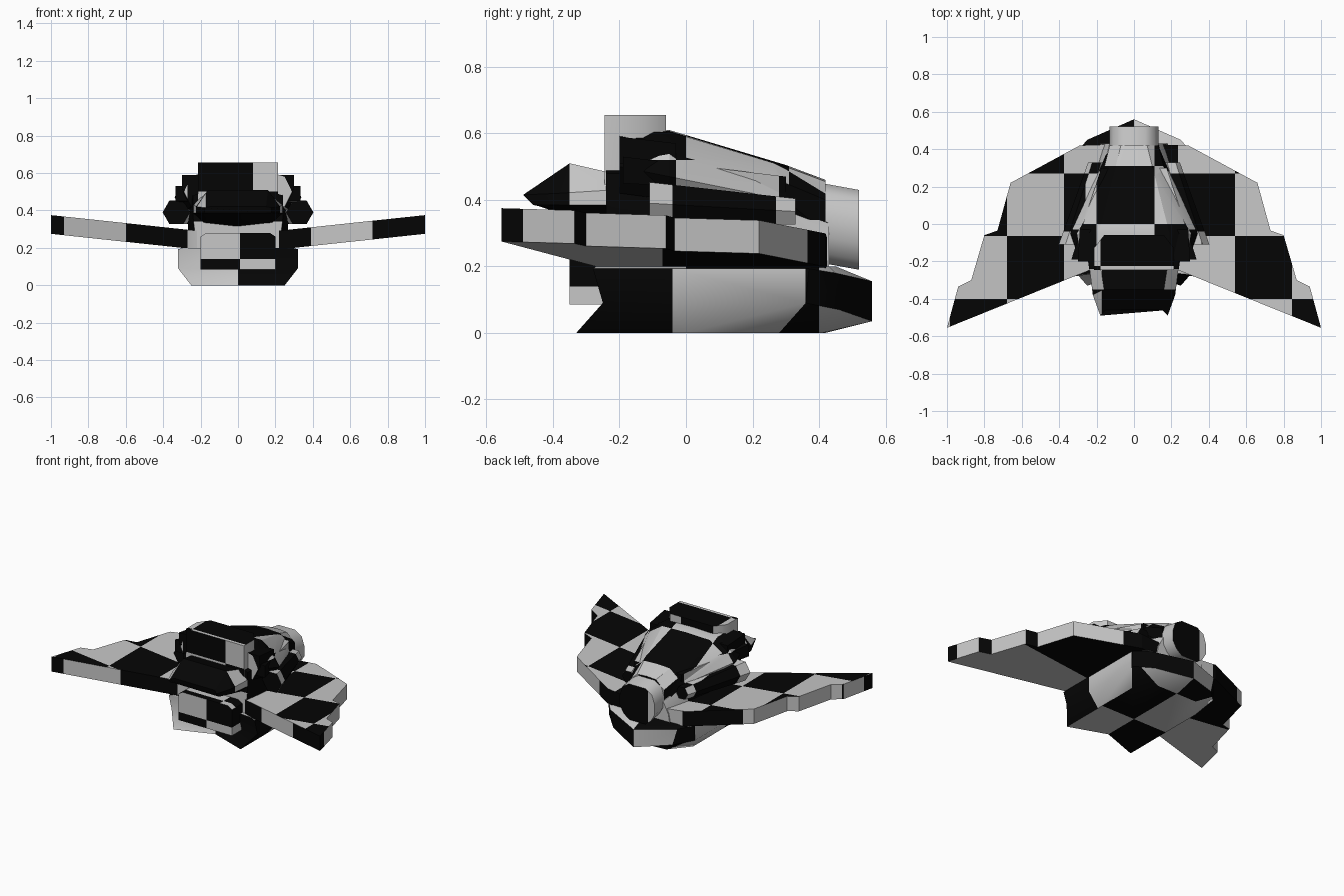
import bpy, bmesh, math
from mathutils import Vector

if "Cube" in bpy.data.objects:
    bpy.data.objects.remove(bpy.data.objects["Cube"])


def mat(name, v):
    m = bpy.data.materials.new(name)
    m.diffuse_color = (v, v, v, 1)
    m.use_nodes = True
    m.node_tree.nodes["Principled BSDF"].inputs["Base Color"].default_value = m.diffuse_color
    return m


MATS = [mat("black", 0.0015), mat("light grey", 0.57)]
# checker per facing (x, y, up, down): (u start, u size, v start, v size, flip)
DEFAULT = {0: (-0.04, .31, .1, .31, 0), 1: (.06, .33, .1, .31, 0), 2: (-.2, .31, 0, .31, 0), 3: (0, .4, 0, .4, 0)}
UV = {0: (1, 2), 1: (0, 2), 2: (0, 1), 3: (0, 1)}


def facing(f):
    ax = max(range(3), key=lambda i: abs(f.normal[i]))
    return 3 if ax == 2 and f.normal.z < 0 else ax


def checker(bm, maps):
    """Cut the faces along checker lines and colour the squares in turn."""
    maps = {**DEFAULT, **maps}
    bm.normal_update()
    for ax, (u, v) in UV.items():
        u0, pu, v0, pv, _ = maps[ax]
        for k, start, size in ((u, u0, pu), (v, v0, pv)):
            for n in range(math.ceil((-1.1 - start) / size), int((1.1 - start) / size) + 1):
                faces = [f for f in bm.faces if facing(f) == ax]
                geom = list({e for f in faces for e in f.edges} | {w for f in faces for w in f.verts}) + faces
                no = Vector((0, 0, 0))
                no[k] = 1
                if geom:
                    bmesh.ops.bisect_plane(bm, geom=geom, plane_co=no * (start + n * size), plane_no=no, dist=1e-5)
                    bm.normal_update()
    for f in bm.faces:
        ax = facing(f)
        u, v = UV[ax]
        u0, pu, v0, pv, flip = maps[ax]
        c = f.calc_center_median()
        f.material_index = (math.floor((c[u] - u0) / pu) + math.floor((c[v] - v0) / pv) + flip) % 2


def loft(name, rings, maps={}, pair=False, smooth=25):
    """Skin closed rings of points; pair=True also adds the mirrored copy."""
    bm = bmesh.new()
    for s in ((1, -1) if pair else (1,)):
        vs = [[bm.verts.new((x * s, y, z)) for x, y, z in r] for r in rings]
        n = len(vs[0])
        for a, b in zip(vs, vs[1:]):
            for i in range(n):
                j = (i + 1) % n
                bm.faces.new((a[i], a[j], b[j], b[i]))
        bm.faces.new(vs[0])
        bm.faces.new(vs[-1][::-1])
    bmesh.ops.recalc_face_normals(bm, faces=bm.faces)
    checker(bm, maps)
    me = bpy.data.meshes.new(name)
    bm.to_mesh(me)
    bm.free()
    for m in MATS:
        me.materials.append(m)
    ob = bpy.data.objects.new(name, me)
    bpy.context.collection.objects.link(ob)
    bpy.ops.object.select_all(action='DESELECT')
    ob.select_set(True)
    bpy.context.view_layer.objects.active = ob
    bpy.ops.object.shade_smooth_by_angle(angle=math.radians(smooth))


def sym(half):
    """Half ring running from x=0 to x=0, completed by reflection."""
    return half + [(-x, y, z) for x, y, z in reversed(half) if x > 0]


def section(y, pts):
    return sym([(x, y, z) for x, z in pts])


# swept wings, thin slabs with dihedral
plan = [(0, -.22), (.22, -.24), (1, -.555), (.94, -.335), (.87, -.3), (.8, -.06),
        (.73, -.035), (.66, .22), (.29, .42), (0, .43)]
loft("wings", [[(x, y, .168 + .107 * x + t) for x, y in plan] for t in (0, .1)],
     {0: (-.49, .74, -.2, 1, 1), 1: (.06, .33, -.2, 1, 0), 2: (.54, .305, -.4, .335, 0),
      3: (-1.2, 3, -.57, .5, 1)}, pair=True)

# lower hull: notched front, pointed stern
loft("lower_hull", [
    sym([(0, -.24, 0), (.25, -.33, 0), (.25, .28, 0), (.14, .41, 0), (0, .42, 0)]),
    sym([(0, -.24, .09), (.32, -.25, .09), (.32, .36, .09), (.22, .46, .07), (0, .56, .035)]),
    sym([(0, -.24, .19), (.32, -.28, .193), (.32, .37, .193), (.25, .45, .18), (0, .56, .155)]),
    sym([(0, -.24, .2), (.29, -.27, .2), (.29, .37, .2), (.24, .43, .2), (0, .45, .2)])],
    {0: (-.04, .4, -.2, 1, 1), 1: (0, .5, -.2, 1, 0), 2: (0, .4, 0, .4, 0)}, smooth=42)

# chin block under the nose
chin = [(0, .085), (.2, .085), (.2, .26), (.17, .28), (0, .28)]
loft("chin_block", [section(-.35, chin), section(-.1, chin)],
     {0: (-.5, .6, .14, .3, 0), 1: (.01, .3, .14, .3, 0)})

# neck and core between the wings and the upper body
loft("core", [
    section(-.24, [(0, .19), (.22, .19), (.24, .36), (.24, .48), (.18, .5), (0, .5)]),
    section(-.02, [(0, .19), (.26, .19), (.27, .36), (.25, .48), (.18, .5), (0, .5)]),
    section(.43, [(0, .19), (.18, .19), (.17, .25), (.13, .33), (.08, .35), (0, .35)])],
    {0: (-.3, .57, 0, 1, 0), 1: (-.5, 1, 0, .34, 1)})

# sloping nose with two forward horns
loft("nose", [
    sym([(0, -.455, .385), (.15, -.455, .385), (.18, -.46, .385), (.18, -.49, .415), (.15, -.46, .42), (0, -.46, .42)]),
    sym([(0, -.35, .35), (.17, -.35, .36), (.22, -.38, .385), (.22, -.38, .42), (.16, -.35, .51), (0, -.35, .51)]),
    sym([(0, -.22, .31), (.18, -.22, .33), (.24, -.22, .385), (.24, -.22, .43), (.18, -.22, .48), (0, -.22, .48)])],
    {0: (-.35, .3, .1, .6, 1), 1: (-.5, 1, -.2, 1, 0), 2: (-.17, .42, -.52, .5, 0), 3: (-.5, 1, -.6, 1, 0)})

# tapering upper body
loft("upper_body", [
    section(-.2, [(0, .6), (.19, .6), (.25, .58), (.29, .5), (.25, .42), (0, .42)]),
    section(-.05, [(0, .61), (.19, .605), (.29, .54), (.34, .47), (.28, .4), (0, .36)]),
    section(.3, [(0, .505), (.1, .5), (.16, .45), (.18, .4), (.15, .32), (0, .25)]),
    section(.42, [(0, .46), (.07, .455), (.13, .4), (.13, .3), (.08, .22), (0, .2)])],
    {0: (-.03, .31, .1, .42, 1)})

# stern barrel
barrel = [(0, .12), (.06, .12), (.11, .09), (.13, .03), (.13, -.04), (.1, -.09), (.06, -.12), (0, -.12)]
loft("stern_barrel", [section(.3, [(x, z + .35) for x, z in barrel]),
                      section(.52, [(x, z + .31) for x, z in barrel])],
     {0: (-.5, 2, -.5, 2, 1), 1: (-.08, .5, -.2, 1, 0), 2: (-.5, 1, -.5, 2, 1), 3: (-.5, 1, -.5, 2, 1)}, smooth=50)

# top block with clipped rear corners
top = [(0, -.245), (.215, -.245), (.215, -.13), (.16, -.06), (0, -.06)]
loft("top_block", [sym([(x, y, z) for x, y in top]) for z in (.42, .655)],
     {0: (-.5, 1, -.2, 1, 1), 1: (.08, .35, .5, .35, 1), 2: (-.18, .5, -.225, .5, 0)}, smooth=50)


# stepped shoulder plates on both sides
def plate(name, front, back, y0, y1, maps):
    ring = lambda y, a, b, lo, hi: [(a, y, lo), (b, y, lo), (b, y, hi), (a, y, hi)]
    loft(name, [ring(y0, *front), ring(y1, *back)], maps, pair=True)


plate("upper_shoulder_plate", (.2, .3, .51, .59), (.22, .29, .5, .57), -.2, -.03,
      {0: (-.3, .3, .3, .5, 0), 1: (-.5, 1, -.2, 1, 0)})
plate("lower_shoulder_plate", (.22, .335, .45, .53), (.1, .175, .42, .47), -.19, .3,
      {0: (-.03, .31, .1, .6, 1), 1: (-.5, 1, -.2, 1, 0)})


# tapered hexagonal side engines
def hexring(x, y, z, r):
    return [(x + r * math.cos(i * math.pi / 3), y, z + r * math.sin(i * math.pi / 3)) for i in range(6)]


loft("side_engines", [hexring(.33, -.11, .39, .073), hexring(.2, .33, .365, .045)],
     {0: (-.04, .31, .1, .6, 0), 1: (-.5, 1, -.2, 1, 0), 2: (.05, .31, -.04, .31, 0)}, pair=True)
